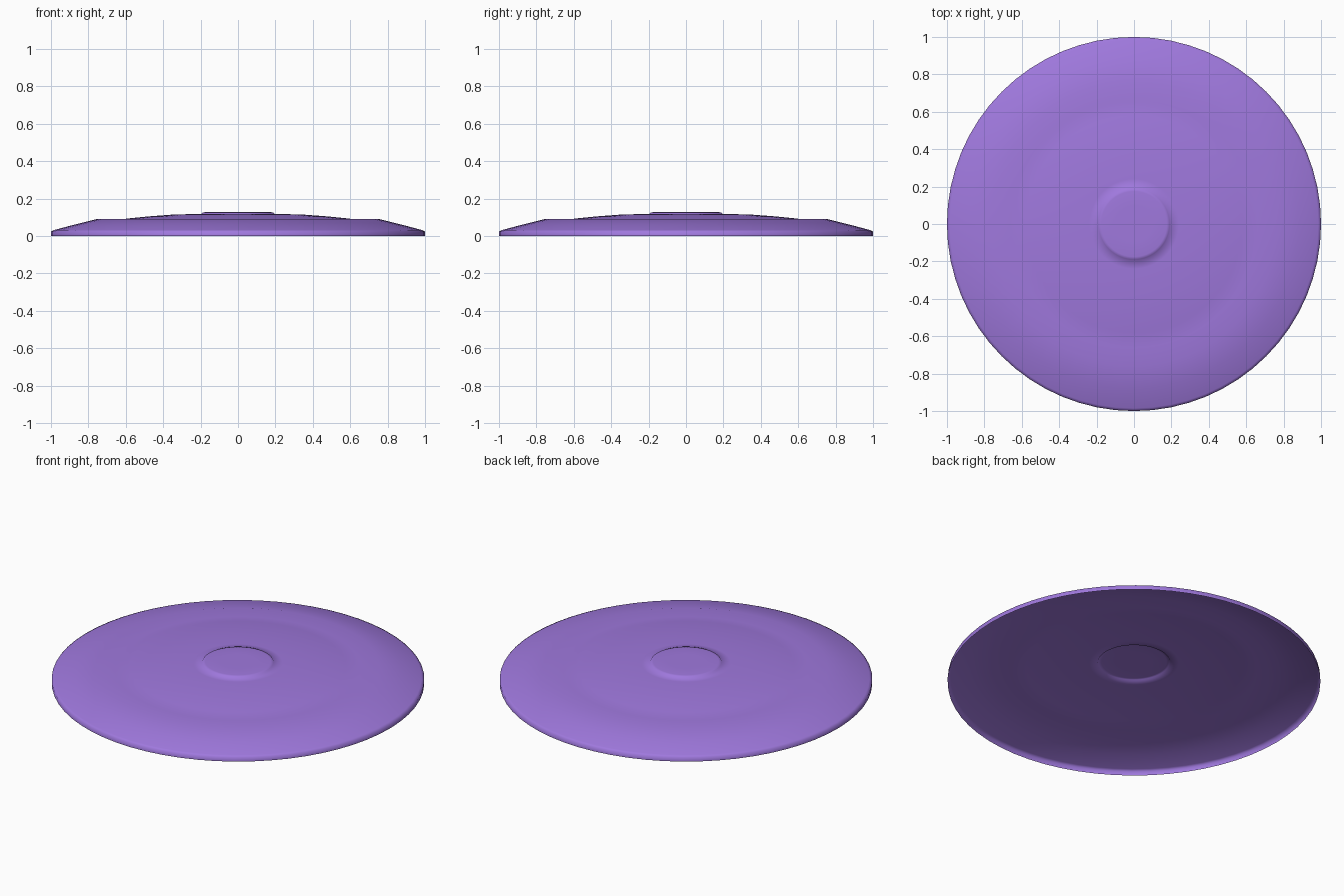
import bpy
import bmesh
import math

cube = bpy.data.objects.get("Cube")
if cube:
    bpy.data.objects.remove(cube, do_unlink=True)

SEGMENTS = 64

# Single flat colour
purple = bpy.data.materials.new("purple_plastic")
purple.use_nodes = True
colour = (0.35, 0.19, 0.73, 1.0)
purple.diffuse_color = colour
purple.node_tree.nodes["Principled BSDF"].inputs["Base Color"].default_value = colour

# Cross-section as (radius, height), from the centre out to the open lower rim
profile = [
    (0.0, 0.129), (0.1, 0.129), (0.175, 0.128), (0.19, 0.126),   # raised button
    (0.195, 0.119), (0.24, 0.118), (0.36, 0.114), (0.48, 0.105),  # shallow dome
    (0.58, 0.095), (0.66, 0.084), (0.76, 0.09),                   # groove and ridge
    (0.88, 0.06), (0.985, 0.032), (1.0, 0.025), (1.0, 0.0),       # sloping flight rim
]

# Revolve the thin shell around the vertical axis
bm = bmesh.new()
verts = [bm.verts.new((r, 0, z)) for r, z in profile]
edges = [bm.edges.new(pair) for pair in zip(verts, verts[1:])]
bmesh.ops.spin(bm, geom=verts + edges, cent=(0, 0, 0), axis=(0, 0, 1),
               angle=math.tau, steps=SEGMENTS)
bmesh.ops.remove_doubles(bm, verts=bm.verts, dist=0.0005)
bm.normal_update()

# Turn the whole sheet to face upward, and shade it smooth
if sum(f.normal.z for f in bm.faces) < 0:
    bmesh.ops.reverse_faces(bm, faces=bm.faces)
for face in bm.faces:
    face.smooth = True

mesh = bpy.data.meshes.new("flying_disc")
bm.to_mesh(mesh)
bm.free()
mesh.materials.append(purple)
disc = bpy.data.objects.new("flying_disc", mesh)
bpy.context.collection.objects.link(disc)
